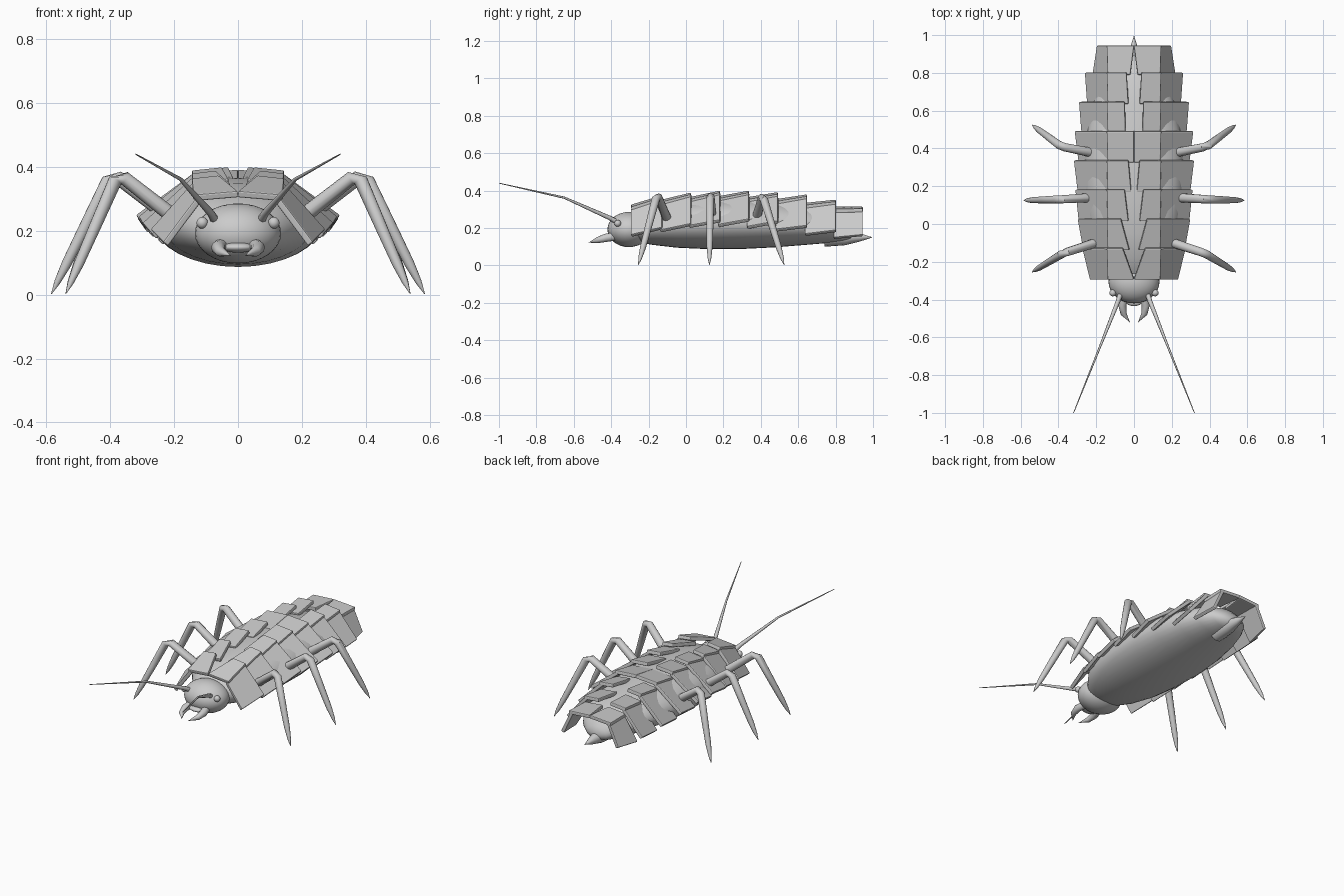
import bpy, bmesh, math
from mathutils import Vector

if "Cube" in bpy.data.objects:
    bpy.data.objects.remove(bpy.data.objects["Cube"], do_unlink=True)

grey = bpy.data.materials.new("shell_grey")
grey.use_nodes = True
grey.diffuse_color = (0.6, 0.6, 0.6, 1)
grey.node_tree.nodes["Principled BSDF"].inputs["Base Color"].default_value = (0.6, 0.6, 0.6, 1)


def finish(name, bm, smooth=True):
    """Turn a bmesh into a named, coloured object."""
    bmesh.ops.recalc_face_normals(bm, faces=bm.faces)
    mesh = bpy.data.meshes.new(name)
    bm.to_mesh(mesh)
    bm.free()
    mesh.materials.append(grey)
    obj = bpy.data.objects.new(name, mesh)
    bpy.context.collection.objects.link(obj)
    if smooth:
        bpy.ops.object.select_all(action='DESELECT')
        obj.select_set(True)
        bpy.context.view_layer.objects.active = obj
        bpy.ops.object.shade_smooth_by_angle(angle=math.radians(50))
    return obj


def loft(name, rings):
    """Skin closed rings of points, capping both ends."""
    bm = bmesh.new()
    loops = [[bm.verts.new(p) for p in ring] for ring in rings]
    n = len(loops[0])
    for a, b in zip(loops, loops[1:]):
        for i in range(n):
            j = (i + 1) % n
            bm.faces.new((a[i], a[j], b[j], b[i]))
    bm.faces.new(loops[0])
    bm.faces.new(loops[-1])
    return finish(name, bm)


def tube(name, points, radii, sides=12):
    """Tapered tube through points with mitred joints."""
    pts = [Vector(p) for p in points]
    rings = []
    for k, p in enumerate(pts):
        d = (pts[min(k + 1, len(pts) - 1)] - pts[max(k - 1, 0)]).normalized()
        u = d.cross(Vector((0.3, 1, 0.1))).normalized() if abs(d.y) < 0.8 else d.cross(Vector((0, 0, 1))).normalized()
        v = d.cross(u)
        rings.append([p + radii[k] * (math.cos(t) * u + math.sin(t) * v)
                      for t in (2 * math.pi * i / sides for i in range(sides))])
    return loft(name, rings)


def ball(name, centre, size):
    bm = bmesh.new()
    bmesh.ops.create_uvsphere(bm, u_segments=32, v_segments=16, radius=1)
    for v in bm.verts:
        v.co = Vector(centre) + Vector(a * b for a, b in zip(v.co, size))
    return finish(name, bm)


def plate(name, corners):
    """Thick bevelled armour plate on four corners."""
    bm = bmesh.new()
    bm.faces.new([bm.verts.new(c) for c in corners])
    obj = finish(name, bm, False)
    if obj.data.polygons[0].normal.z < 0:
        obj.data.flip_normals()
    solid = obj.modifiers.new("thickness", 'SOLIDIFY')
    solid.thickness = 0.022
    solid.offset = -1
    bevel = obj.modifiers.new("bevel", 'BEVEL')
    bevel.width = 0.005
    bevel.segments = 2


# Soft body: y, half width, bottom z, top z
body = [(-0.30, 0.08, 0.14, 0.25), (-0.26, 0.13, 0.125, 0.28), (-0.18, 0.19, 0.11, 0.32),
        (-0.05, 0.235, 0.095, 0.35), (0.12, 0.26, 0.087, 0.365), (0.30, 0.265, 0.088, 0.365),
        (0.48, 0.25, 0.097, 0.35), (0.64, 0.215, 0.11, 0.325), (0.76, 0.17, 0.12, 0.30),
        (0.84, 0.12, 0.13, 0.26), (0.88, 0.07, 0.14, 0.22), (0.895, 0.02, 0.16, 0.19)]
loft("body", [[(w * math.cos(t), y, (lo + hi) / 2 + (hi - lo) / 2 * math.sin(t))
               for t in (2 * math.pi * i / 32 for i in range(32))] for y, w, lo, hi in body])
tube("tail_spike", [(0, 0.74, 0.15), (0, 0.85, 0.15), (0, 0.93, 0.15), (0, 0.995, 0.15)],
     [0.05, 0.042, 0.022, 0.001], 16)

# Head with lip
ball("head", (0, -0.305, 0.192), (0.135, 0.115, 0.094))
ball("upper_lip", (0, -0.40, 0.148), (0.05, 0.035, 0.016))

# Armour rows: half width front, half width rear, top z front, top z rear, rim z front, rim z rear
rows = [(0.235, 0.275, 0.325, 0.375, 0.165, 0.205), (0.27, 0.30, 0.35, 0.39, 0.19, 0.225),
        (0.295, 0.312, 0.365, 0.40, 0.215, 0.245), (0.30, 0.32, 0.37, 0.40, 0.22, 0.25),
        (0.295, 0.316, 0.365, 0.392, 0.21, 0.24), (0.28, 0.293, 0.355, 0.38, 0.195, 0.215),
        (0.25, 0.262, 0.335, 0.352, 0.17, 0.19), (0.222, 0.198, 0.315, 0.315, 0.15, 0.165)]
gap_front = [0.0, 0.025, 0.03, 0.015, 0.0, 0.045, 0.03, 0.02]
gap_rear = [0.06, 0.07, 0.05, 0.03, 0.0, 0.05, 0.04, 0.0]
ridge = 0.14

for side, s in (("left", 1), ("right", -1)):
    for k, (w0, w1, t0, t1, r0, r1) in enumerate(rows):
        y0 = -0.295 + 0.155 * k
        y1 = y0 + 0.165 if k < 7 else 0.945
        plate(f"{side}_top_plate_{k + 1}",
              [(s * gap_front[k], y0, t0), (s * gap_rear[k], y1, t1),
               (s * (ridge + 0.005), y1, t1 - 0.01), (s * ridge, y0, t0 - 0.012)])
        plate(f"{side}_side_plate_{k + 1}",
              [(s * (ridge - 0.01), y0, t0 - 0.02), (s * (ridge - 0.005), y1, t1 - 0.015),
               (s * w1, y1, r1), (s * w0, y0, r0)])

    # Eye, mandible and antenna
    ball(f"{side}_eye", (s * 0.112, -0.365, 0.225), (0.018, 0.018, 0.018))
    tube(f"{side}_mandible", [(s * 0.05, -0.38, 0.155), (s * 0.062, -0.43, 0.147),
                              (s * 0.055, -0.475, 0.135), (s * 0.022, -0.52, 0.122)],
         [0.022, 0.022, 0.016, 0.001])
    tube(f"{side}_antenna", [(s * 0.07, -0.365, 0.23), (s * 0.085, -0.41, 0.255),
                             (s * 0.18, -0.65, 0.362), (s * 0.32, -1.0, 0.44)],
         [0.014, 0.012, 0.006, 0.002], 8)

    # Legs: hip, knee, foot
    legs = {"front": ((0.19, -0.095, 0.235), (0.375, -0.155, 0.38), (0.54, -0.255, 0.002)),
            "middle": ((0.22, 0.14, 0.25), (0.395, 0.13, 0.38), (0.585, 0.125, 0.002)),
            "rear": ((0.21, 0.375, 0.25), (0.385, 0.41, 0.375), (0.54, 0.525, 0.002))}
    for place, joints in legs.items():
        hip, knee, foot = (Vector((s * x, y, z)) for x, y, z in joints)
        tube(f"{side}_{place}_leg",
             [hip, hip.lerp(knee, 0.9), knee.lerp(foot, 0.06), knee.lerp(foot, 0.45),
              knee.lerp(foot, 0.75), knee.lerp(foot, 0.9), foot],
             [0.025, 0.022, 0.022, 0.019, 0.016, 0.010, 0.001])
